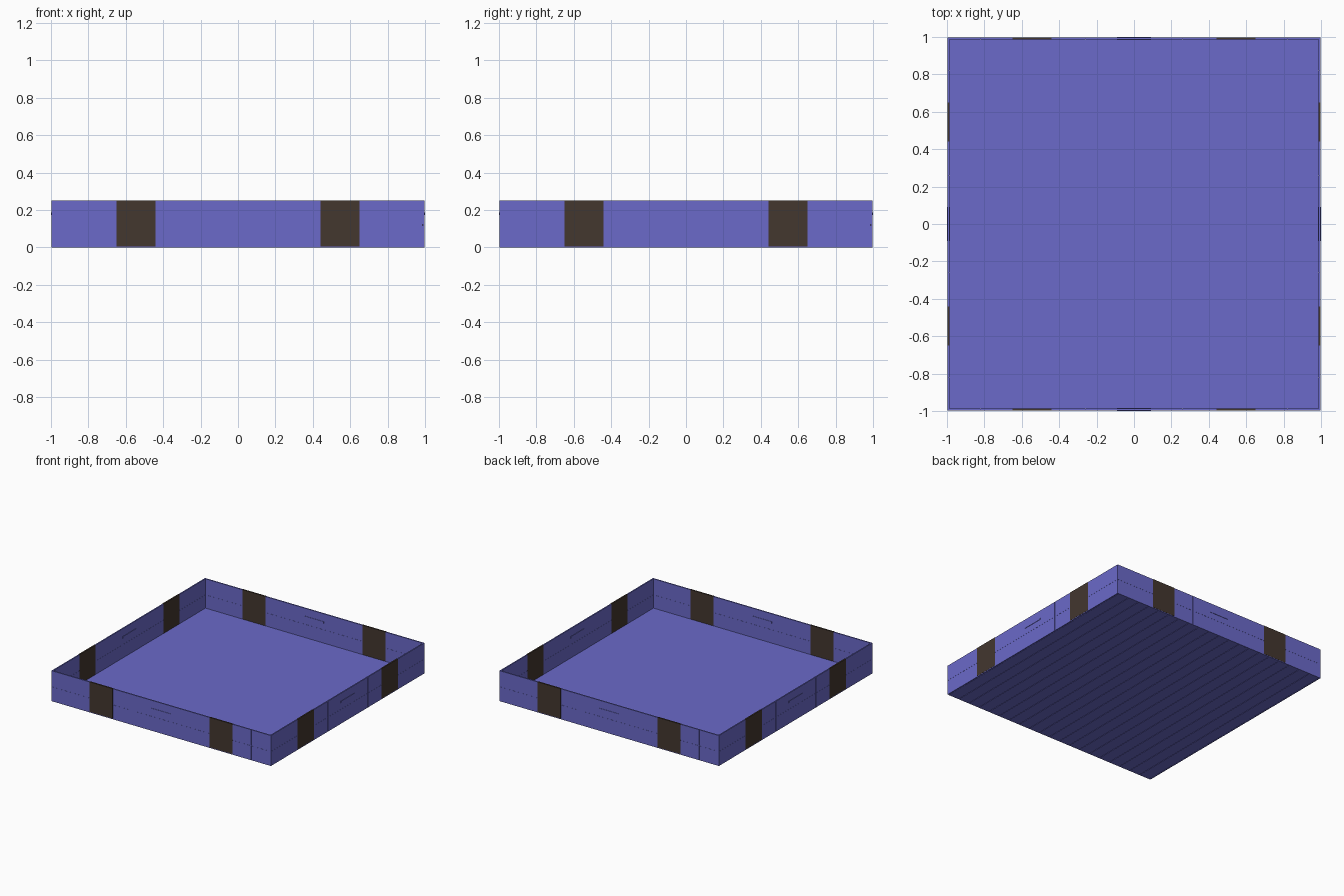
import bpy, bmesh, math
from mathutils import Matrix

if "Cube" in bpy.data.objects:
    bpy.data.objects.remove(bpy.data.objects["Cube"])


def material(name, rgb):
    m = bpy.data.materials.new(name)
    m.diffuse_color = (*rgb, 1)
    m.use_nodes = True
    m.node_tree.nodes["Principled BSDF"].inputs["Base Color"].default_value = m.diffuse_color
    return m


VIOLET = material("violet_blue", (0.146, 0.144, 0.585))
BROWN = material("dark_brown", (0.056, 0.038, 0.028))


def boxes(name, spans, mat, turn=0):
    """One object made of boxes given as (x0, x1, y0, y1, z0, z1), turned about z."""
    bm = bmesh.new()
    for x0, x1, y0, y1, z0, z1 in spans:
        m = (Matrix.Translation(((x0 + x1) / 2, (y0 + y1) / 2, (z0 + z1) / 2))
             @ Matrix.Diagonal((x1 - x0, y1 - y0, z1 - z0, 1)))
        bmesh.ops.create_cube(bm, size=1, matrix=m)
    bmesh.ops.rotate(bm, verts=bm.verts, matrix=Matrix.Rotation(turn, 3, 'Z'))
    me = bpy.data.meshes.new(name)
    bm.to_mesh(me)
    bm.free()
    me.materials.append(mat)
    ob = bpy.data.objects.new(name, me)
    bpy.context.collection.objects.link(ob)
    return ob


H = 0.25           # wall height
OUT, INN = 0.997, 0.987   # outer and inner wall faces
GAP = 0.0015       # half seam width

# Floor: flat top sheet over planks running front to back
boxes("floor_sheet", [(-INN, INN, -INN, INN, 0.004, 0.009)], VIOLET)
n = 20
w = 2 * INN / n
boxes("floor_planks", [(-INN + i * w + GAP, -INN + (i + 1) * w - GAP, -INN, INN, 0, 0.004)
                       for i in range(n)], VIOLET)

# Four identical sides: core, seamed panels, dark straps and a handle
seams = [-OUT, -0.82, -0.26, 0.26, 0.82, INN]
for k, side in enumerate(("front", "right", "back", "left")):
    turn = k * math.pi / 2
    boxes(side + "_wall_core", [(-OUT + 0.001, INN, -OUT + 0.001, -INN - 0.001, 0, H)], VIOLET, turn)
    panels = []
    for a, b in zip(seams, seams[1:]):
        a += 0 if a == -OUT else GAP
        b -= 0 if b == INN else GAP
        for z0, z1 in ((0, 0.118), (0.121, H)):
            panels.append((a, b, -OUT, -OUT + 0.001, z0, z1))
            panels.append((a, b, -INN - 0.001, -INN, z0, z1))
    boxes(side + "_wall_panels", panels, VIOLET, turn)
    boxes(side + "_straps", [(s * 0.545 - 0.105, s * 0.545 + 0.105, -OUT - 0.001, -INN + 0.001,
                              0.006, H + 0.001) for s in (-1, 1)], BROWN, turn)
    boxes(side + "_handle", [(-0.09, 0.09, -1.0, -0.984, 0.172, 0.186)], VIOLET, turn)
